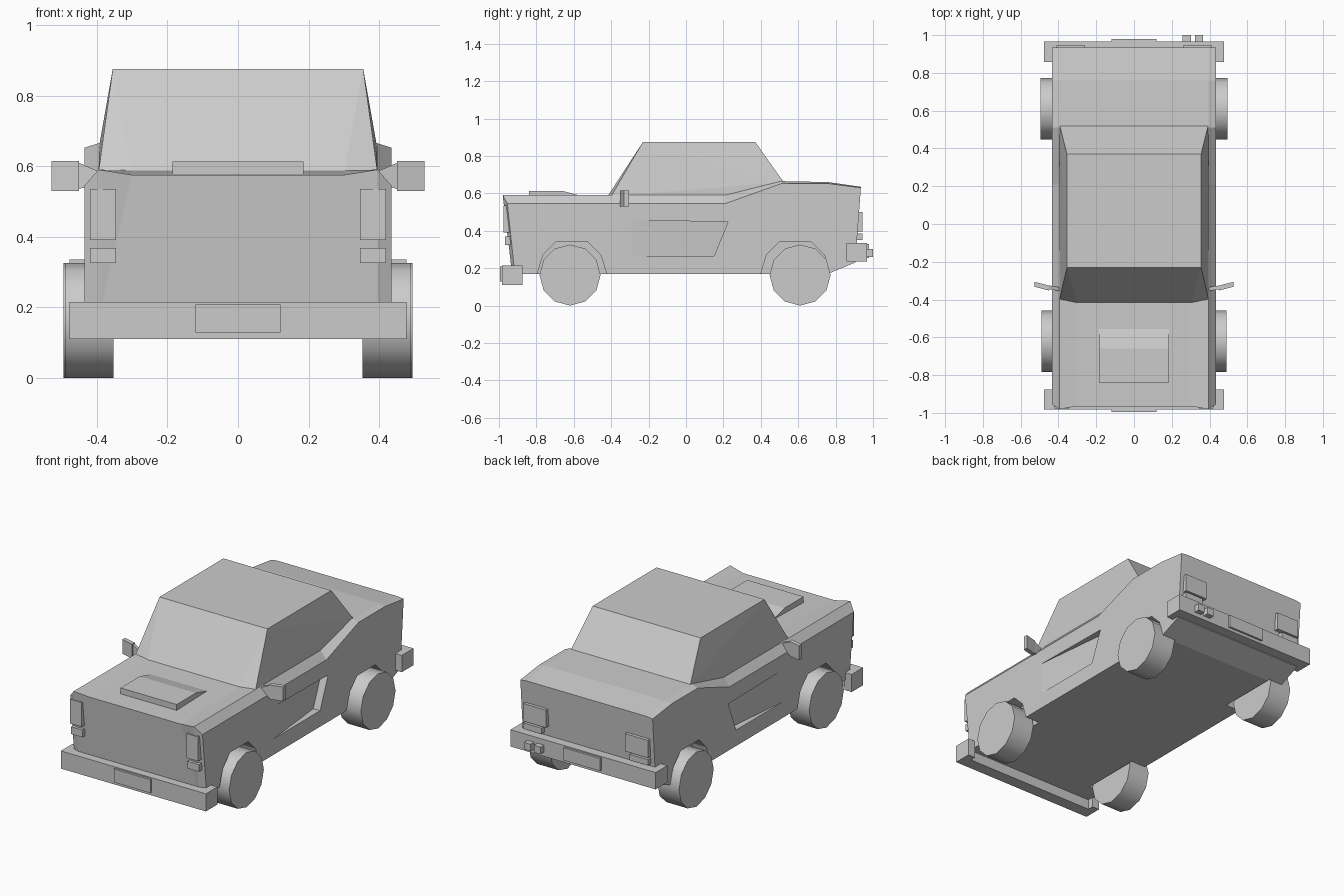
import bpy
import bmesh
from mathutils import Vector

cube = bpy.data.objects.get("Cube")
if cube:
    bpy.data.objects.remove(cube, do_unlink=True)

grey = bpy.data.materials.new("plain_grey")
grey.use_nodes = True
grey.diffuse_color = (0.6, 0.6, 0.6, 1)
grey.node_tree.nodes["Principled BSDF"].inputs["Base Color"].default_value = (0.6, 0.6, 0.6, 1)
SIDES = (("left", 1), ("right", -1))


def finish(name, bm):
    bmesh.ops.recalc_face_normals(bm, faces=bm.faces[:])
    mesh = bpy.data.meshes.new(name)
    bm.to_mesh(mesh)
    bm.free()
    mesh.materials.append(grey)
    obj = bpy.data.objects.new(name, mesh)
    bpy.context.collection.objects.link(obj)
    return obj


def hull(name, points):
    bm = bmesh.new()
    for p in points:
        bm.verts.new(p)
    bmesh.ops.convex_hull(bm, input=bm.verts[:])
    bmesh.ops.dissolve_limit(bm, angle_limit=0.01, verts=bm.verts[:], edges=bm.edges[:])
    return finish(name, bm)


def box(name, xs, ys, zs):
    return hull(name, [(x, y, z) for x in xs for y in ys for z in zs])


def prism(name, outline, push):
    bm = bmesh.new()
    face = bm.faces.new([bm.verts.new(p) for p in outline])
    moved = bmesh.ops.extrude_face_region(bm, geom=[face], use_keep_orig=True)["geom"]
    verts = [g for g in moved if isinstance(g, bmesh.types.BMVert)]
    bmesh.ops.translate(bm, verts=verts, vec=Vector(push))
    return finish(name, bm)


def mirrored(points):
    return points + [(-x, y, z) for x, y, z in points]


def cut(obj, cutter):
    cutter.hide_render = True
    mod = obj.modifiers.new("cut", 'BOOLEAN')
    mod.operation, mod.solver, mod.object = 'DIFFERENCE', 'EXACT', cutter
    bpy.context.view_layer.objects.active = obj
    bpy.ops.object.modifier_apply(modifier=mod.name)
    bpy.data.objects.remove(cutter, do_unlink=True)


# Body lofted from cross-sections: floor, shoulder, shoulder top and deck heights
sections = [
    ((-0.93, -0.915, -0.955, -0.98, -0.965), 0.17, 0.545, 0.59, 0.575),
    ((-0.41,) * 5, 0.17, 0.545, 0.59, 0.588),
    ((0.21,) * 5, 0.17, 0.545, 0.59, 0.59),
    ((0.51,) * 5, 0.17, 0.652, 0.665, 0.665),
    ((0.76,) * 5, 0.17, 0.652, 0.66, 0.66),
    ((0.905, 0.905, 0.935, 0.935, 0.935), 0.23, 0.63, 0.635, 0.635),
]
bm = bmesh.new()
rings = []
for ys, floor, shoulder, top, deck in sections:
    half = list(zip((0.395, 0.435, 0.435, 0.395, 0.3), ys, (floor, floor, shoulder, top, deck)))
    loop = half + [(-x, y, z) for x, y, z in reversed(half)]
    rings.append([bm.verts.new(p) for p in loop])
for a, b in zip(rings, rings[1:]):
    for i in range(10):
        j = (i + 1) % 10
        bm.faces.new((a[i], a[j], b[j], b[i]))
for r in (rings[0], rings[-1]):
    for h in (r, r[::-1]):
        bm.faces.new(h[0:4])
        bm.faces.new((h[0], h[3], h[4]))
    bm.faces.new((r[0], r[4], r[5], r[9]))
body = finish("body", bm)

# Wheel arches and tapered door recesses
arch = [(0.185, 0.1), (0.185, 0.17), (0.155, 0.27), (0.085, 0.34)]
arch += [(-y, z) for y, z in reversed(arch)]
for side, s in SIDES:
    for centre in (-0.61, 0.585):
        cut(body, prism("arch_cutter", [(s * 0.34, centre + y, z) for y, z in arch], (s * 0.2, 0, 0)))
    corners = [(-0.3, 0.265, 0.436), (-0.3, 0.455, 0.436), (0.15, 0.265, 0.39), (0.225, 0.448, 0.39)]
    cut(body, hull("recess_cutter", [(s * x, y, z) for y, z, depth in corners for x in (depth, 0.5)]))

# Cabin
hull("cabin", mirrored([
    (0.3, -0.422, 0.58), (0.395, -0.4, 0.585), (0.395, 0.21, 0.585), (0.393, 0.522, 0.66),
    (0.355, -0.23, 0.875), (0.355, 0.37, 0.875)]))

# Hood scoop
hull("hood_scoop", mirrored([
    (0.185, -0.84, 0.56), (0.185, -0.84, 0.613), (0.185, -0.66, 0.613),
    (0.185, -0.545, 0.582), (0.185, -0.545, 0.56)]))

# Wrap-around bumpers and number plates
for name, out, back, tip, low, high in (
        ("front", -0.983, -0.91, -0.875, 0.11, 0.215),
        ("rear", 0.967, 0.89, 0.857, 0.235, 0.335)):
    half = [(0.477, out), (0.477, tip), (0.43, tip), (0.43, back)]
    outline = half + [(-x, y) for x, y in reversed(half)]
    prism(name + "_bumper", [(x, y, low) for x, y in outline], (0, 0, high - low))
    sign = 1 if out > 0 else -1
    box(name + "_plate", (-0.12, 0.12), (out - sign * 0.01, out + sign * 0.012), (low + 0.018, high - 0.007))

# Lamps, mirrors and wheels on both sides
for side, s in SIDES:
    front_x, rear_x = (s * 0.345, s * 0.42), (s * 0.26, s * 0.41)
    box(side + "_headlamp", front_x, (-0.976, -0.92), (0.39, 0.535))
    box(side + "_front_indicator", front_x, (-0.968, -0.91), (0.325, 0.368))
    box(side + "_tail_lamp", rear_x, (0.9, 0.944), (0.395, 0.5))
    box(side + "_rear_indicator", (s * 0.29, s * 0.41), (0.9, 0.944), (0.35, 0.385))

    hull(side + "_mirror_arm", [(s * x, y + d, z) for x, y, zs in
         ((0.395, -0.355, (0.55, 0.585)), (0.452, -0.345, (0.535, 0.61)))
         for d in (0, 0.02) for z in zs])
    hull(side + "_mirror", [(s * x, y + d, z) for x, y in ((0.45, -0.352), (0.528, -0.332))
         for d in (0, 0.026) for z in (0.53, 0.615)])

    for name, y, outer in (("front", -0.62, 0.49), ("rear", 0.61, 0.495)):
        bpy.ops.mesh.primitive_cylinder_add(vertices=12, radius=0.163, depth=outer - 0.353,
                                            location=(s * (outer + 0.353) / 2, y, 0.163),
                                            rotation=(0, 1.5708, 0))
        wheel = bpy.context.object
        wheel.name = side + "_" + name + "_wheel"
        wheel.data.materials.append(grey)
        bpy.ops.object.shade_smooth_by_angle(angle=0.7)

# Twin exhaust tips on one side
for i, x in enumerate((0.257, 0.322)):
    box("exhaust_tip_%d" % (i + 1), (x, x + 0.044), (0.93, 1.0), (0.26, 0.302))
